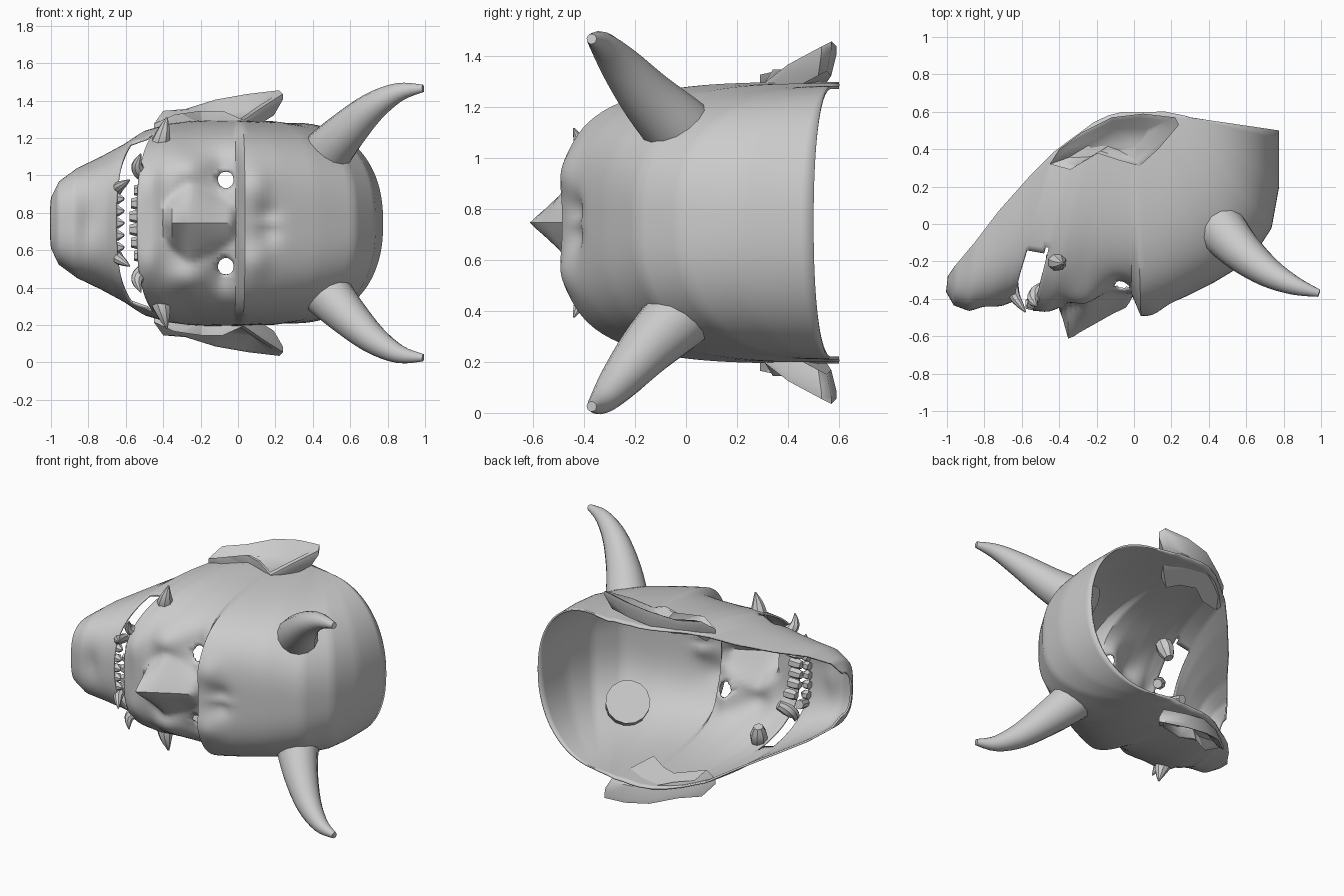
import bpy, bmesh
from math import sin, cos, pi, exp, hypot
from mathutils import Vector

if "Cube" in bpy.data.objects:
    bpy.data.objects.remove(bpy.data.objects["Cube"])

MID = 0.745  # height of the mask's plane of symmetry

grey = bpy.data.materials.new("plain grey")
grey.use_nodes = True
colour = (0.6, 0.6, 0.6, 1)
grey.diffuse_color = colour
grey.node_tree.nodes["Principled BSDF"].inputs["Base Color"].default_value = colour


def finish(bm, name, angle=0.7):
    bmesh.ops.recalc_face_normals(bm, faces=bm.faces)
    mesh = bpy.data.meshes.new(name)
    bm.to_mesh(mesh)
    bm.free()
    mesh.materials.append(grey)
    ob = bpy.data.objects.new(name, mesh)
    bpy.context.collection.objects.link(ob)
    bpy.ops.object.select_all(action='DESELECT')
    ob.select_set(True)
    bpy.context.view_layer.objects.active = ob
    bpy.ops.object.shade_smooth_by_angle(angle=angle)
    return ob


def catmull(points, steps):
    """Smooth path through tuples of any length."""
    out = []
    for i in range(len(points) - 1):
        four = [points[max(i - 1, 0)], points[i], points[i + 1], points[min(i + 2, len(points) - 1)]]
        for k in range(steps):
            t = k / steps
            out.append([b + 0.5 * t * (c - a + t * (2 * a - 5 * b + 4 * c - d + t * (3 * (b - c) + d - a)))
                        for a, b, c, d in zip(*four)])
    return out + [list(points[-1])]


def tapered_tube(name, path, side, sides=10, steps=4):
    """Capped tube along (x, y, z offset, radius) points."""
    bm = bmesh.new()
    pts = catmull(path, steps)
    pos = [Vector((p[0], p[1], MID + side * p[2])) for p in pts]
    rings = []
    for i, p in enumerate(pos):
        axis = (pos[min(i + 1, len(pos) - 1)] - pos[max(i - 1, 0)]).normalized()
        u = axis.cross(Vector((0.3, 0.9, 0.1))).normalized()
        v = axis.cross(u)
        rings.append([bm.verts.new(p + pts[i][3] * (u * cos(2 * pi * k / sides) + v * sin(2 * pi * k / sides)))
                      for k in range(sides)])
    for a, b in zip(rings, rings[1:]):
        for k in range(sides):
            bm.faces.new((a[k], a[k - 1], b[k - 1], b[k]))
    bm.faces.new(rings[0])
    bm.faces.new(rings[-1])
    return finish(bm, name)


# Face shell: arched sections (rim x, rim y, front x, front y, half width, squareness)
STATIONS = [
    (.30, .57, .77, .50, .53, 2.2), (.27, .58, .77, .20, .53, 2.3),
    (.22, .59, .73, -.02, .53, 2.5), (.17, .60, .62, -.19, .53, 2.7),
    (.12, .60, .42, -.31, .54, 3.1), (.06, .60, .22, -.41, .54, 3.4),
    (.00, .60, .04, -.48, .545, 3.6), (-.02, .60, -.01, -.37, .545, 3.5),
    (-.06, .60, -.12, -.38, .545, 3.3), (-.14, .58, -.30, -.41, .545, 3.0),
    (-.22, .54, -.45, -.46, .54, 2.9), (-.30, .48, -.54, -.46, .53, 2.8),
    (-.42, .39, -.65, -.41, .50, 2.5), (-.55, .26, -.70, -.43, .43, 2.6),
    (-.72, .07, -.78, -.45, .35, 2.8), (-.85, -.10, -.88, -.46, .29, 3.0),
    (-.95, -.22, -.96, -.43, .22, 3.0), (-.99, -.28, -1.0, -.36, .14, 2.5)]
LIP, COLS, SUB = 11, 80, 6

# Soft relief: (x, z offset, x radius, z radius, height towards the front)
RELIEF = [(-.08, .26, .07, .10, -.05), (-.27, .30, .09, .09, .06),
          (.10, .20, .07, .09, .03), (.16, .05, .06, .06, -.03),
          (-.48, .22, .05, .10, .02), (-.80, .00, .05, .12, -.02)]


def relief(x, off):
    h = sum(d * exp(-((x - cx) / rx) ** 2 - ((off - cz) / rz) ** 2) for cx, cz, rx, rz, d in RELIEF)
    # Hooked nose, widening to the nostrils
    if -.40 < x < 0.0:
        k = min(-x / .33, 1) * min((x + .40) / .05, 1)
        wide = .08 + .13 * min(-x / .24, 1) - .12 * max(0, (-x - .27) / .13)
        ridge = max(0, 1 - off / wide)
        h += (.05 + .13 * k) * min(1, -x / .04) * min(1, (x + .40) / .04) * ridge ** .85
    return h


bm = bmesh.new()
rows = []
for s, (a, b) in enumerate(zip(STATIONS, STATIONS[1:])):
    for k in range(SUB + (s == len(STATIONS) - 2)):
        rx, ry, fx, fy, w, q = [u + (v - u) * k / SUB for u, v in zip(a, b)]
        row = []
        for j in range(COLS + 1):
            t = pi * (j / COLS - 0.5)
            n = (abs(cos(t)) ** q + abs(sin(t)) ** q) ** (1 / q)
            c, z = cos(t) / n, w * sin(t) / n
            x, y = rx + (fx - rx) * c, ry + (fy - ry) * c
            y -= relief(x, abs(z)) * min(1, max(0, .1 - y) / .25)
            row.append(bm.verts.new((x, y, MID + z)))
        rows.append(row)
for i in range(len(rows) - 1):
    for j in range(COLS):
        quad = (rows[i][j], rows[i][j + 1], rows[i + 1][j + 1], rows[i + 1][j])
        in_mouth = LIP * SUB <= i < (LIP + 1) * SUB
        if not (in_mouth and sum(v.co.y for v in quad) / 4 < -.14):
            bm.faces.new(quad)

# Round eye holes
EYE_X, EYE_OFF, EYE_R = -.065, .23, .046
for side in (1, -1):
    def from_eye(p):
        return Vector((p.x - EYE_X, p.z - MID - side * EYE_OFF))
    hole = [f for f in bm.faces
            if f.calc_center_median().y < 0 and from_eye(f.calc_center_median()).length < EYE_R]
    edge = {v for f in hole for v in f.verts if any(g not in hole for g in v.link_faces)}
    bmesh.ops.delete(bm, geom=hole, context='FACES')
    for v in edge:
        if v.is_valid:
            d = from_eye(v.co).normalized() * EYE_R
            v.co.x, v.co.z = EYE_X + d.x, MID + side * EYE_OFF + d.y
bmesh.ops.delete(bm, geom=[v for v in bm.verts if not v.link_faces], context='VERTS')
shell = finish(bm, "face_shell", 0.8)
thick = shell.modifiers.new("thickness", 'SOLIDIFY')
thick.thickness = 0.012
thick.offset = 0

# Ear outline (x, y, z offset), with a dished inside and a back against the head
EAR = [(-.45, .32, .53), (-.40, .40, .60), (-.28, .49, .61), (-.12, .57, .66), (.05, .59, .69),
       (.22, .57, .71), (.24, .53, .69), (.13, .40, .62), (.03, .31, .55), (-.08, .34, .60),
       (-.20, .38, .60), (-.34, .29, .58)]


def ear(side, name):
    bm = bmesh.new()
    mid = Vector((-.08, .45, .60))
    loops = []
    for scale, drop in ((.85, .10), (1, .03), (1, 0), (.84, .0), (.5, .05)):
        loop = []
        for p in EAR:
            q = mid + (Vector(p) - mid) * scale
            loop.append(bm.verts.new((q.x, q.y, MID + side * (q.z - drop))))
        loops.append(loop)
    for a, b in zip(loops, loops[1:]):
        for k in range(len(a)):
            bm.faces.new((a[k - 1], a[k], b[k], b[k - 1]))
    bm.faces.new(loops[0])
    bm.faces.new(loops[-1])
    finish(bm, name, 0.9)


# Paired horns, ears, fangs and canines
HORN = [(.42, .03, .31, .14), (.47, -.03, .37, .135), (.58, -.15, .49, .11), (.72, -.26, .62, .08),
        (.86, -.33, .70, .05), (.99, -.37, .72, .02)]
SIDE_FANG = [(-.43, -.17, .33, .03), (-.42, -.19, .40, .055), (-.40, -.21, .48, .04), (-.38, -.21, .565, .005)]
FRONT_FANG = [(-.47, -.33, .23, .03), (-.52, -.37, .27, .04), (-.54, -.41, .31, .03), (-.52, -.44, .37, .004)]
CANINE = [(-.65, -.30, .17, .03), (-.64, -.38, .19, .03), (-.61, -.43, .21, .02), (-.58, -.47, .23, .004)]
for side, tag in ((1, "upper"), (-1, "lower")):
    tapered_tube(tag + "_horn", HORN, side, 14)
    tapered_tube(tag + "_side_fang", SIDE_FANG, side, 8)
    tapered_tube(tag + "_front_fang", FRONT_FANG, side, 8)
    tapered_tube(tag + "_jaw_canine", CANINE, side, 8)
    ear(side, tag + "_ear")

# Rows of small teeth
for i in range(6):
    off = (i - 2.5) * .07
    y = -.43 + .8 * off * off
    x = -.54 + .8 * off * off
    tapered_tube("upper_tooth", [(x + .04, y, off, .033), (x - .01, y, off, .034), (x - .04, y, off, .026)], 1, 6, 1)
for i in range(5):
    off = (i - 2) * .065
    y = -.39 + .8 * off * off
    tapered_tube("jaw_tooth", [(-.67, y, off, .028), (-.64, y, off, .03), (-.61, y - .01, off, .008)], 1, 6, 1)
